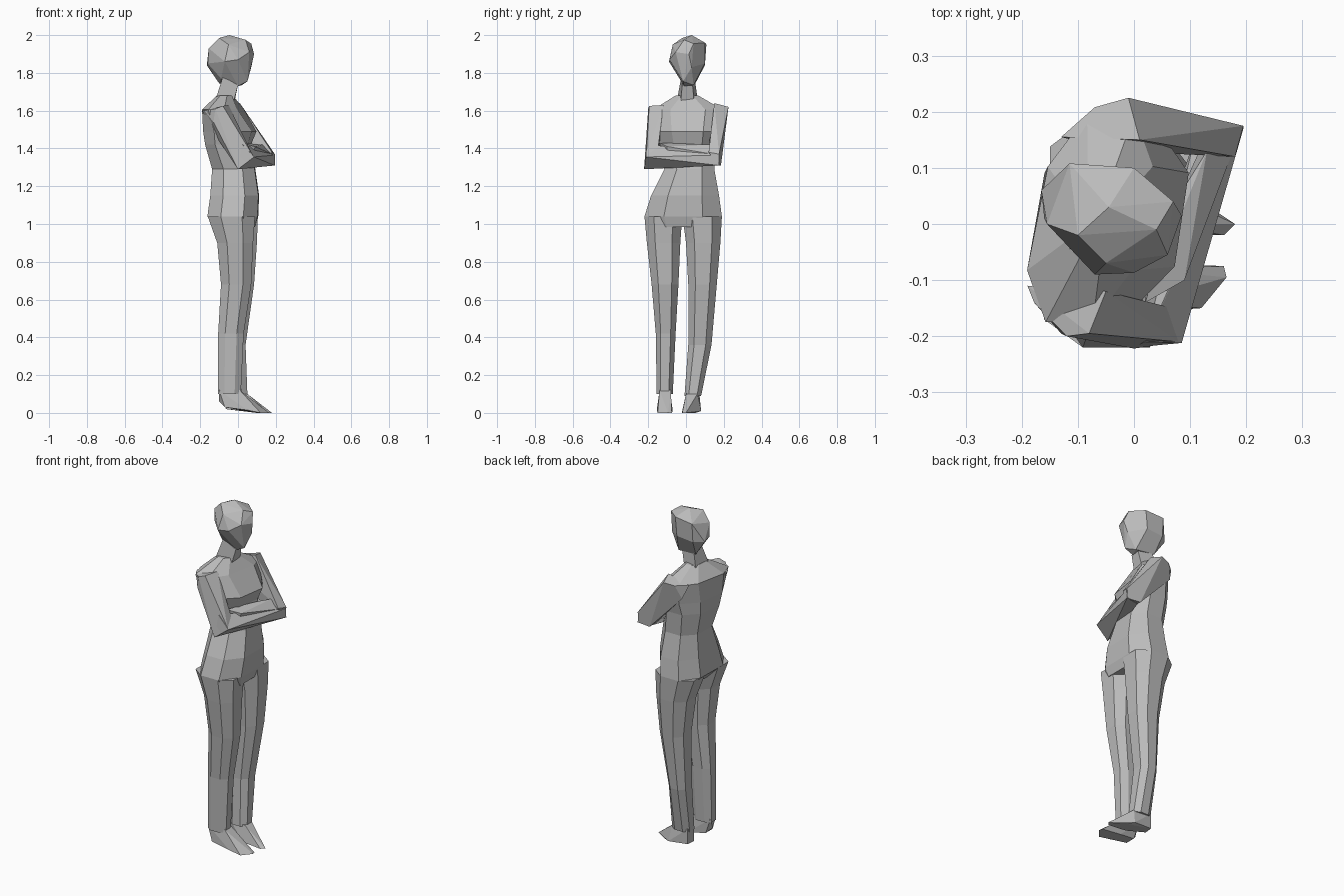
import bpy, bmesh
from mathutils import Vector

cube = bpy.data.objects.get("Cube")
if cube:
    bpy.data.objects.remove(cube, do_unlink=True)

grey = bpy.data.materials.new("plain grey")
grey.use_nodes = True
grey.diffuse_color = (0.5, 0.5, 0.5, 1)
grey.node_tree.nodes["Principled BSDF"].inputs["Base Color"].default_value = (0.5, 0.5, 0.5, 1)


def finish(name, bm):
    bmesh.ops.recalc_face_normals(bm, faces=bm.faces)
    mesh = bpy.data.meshes.new(name)
    bm.to_mesh(mesh)
    bm.free()
    mesh.materials.append(grey)
    obj = bpy.data.objects.new(name, mesh)
    bpy.context.collection.objects.link(obj)
    return obj


def loft(name, rings):
    """Stack of chamfered sections: z, x0, x1, y0, y1, lean of x along y."""
    bm = bmesh.new()
    loops = []
    shape = [(1, -.5), (1, .5), (.45, 1), (-.45, 1), (-1, .5), (-1, -.5), (-.45, -1), (.45, -1)]
    for z, x0, x1, y0, y1, lean in rings:
        cx, cy, hx, hy = (x0 + x1) / 2, (y0 + y1) / 2, (x1 - x0) / 2, (y1 - y0) / 2
        loops.append([bm.verts.new((cx + hx * u + lean * hy * v, cy + hy * v, z)) for u, v in shape])
    for a, b in zip(loops, loops[1:]):
        for i in range(8):
            j = (i + 1) % 8
            bm.faces.new((a[i], a[j], b[j], b[i]))
    bm.faces.new(loops[0])
    bm.faces.new(loops[-1])
    return finish(name, bm)


def hull(name, points):
    """Faceted convex solid around a few corner points."""
    bm = bmesh.new()
    for p in points:
        bm.verts.new(Vector(p))
    res = bmesh.ops.convex_hull(bm, input=bm.verts)
    loose = {g for g in res["geom_interior"] + res["geom_unused"] if isinstance(g, bmesh.types.BMVert)}
    bmesh.ops.delete(bm, geom=[v for v in loose if v.is_valid], context='VERTS')
    bmesh.ops.dissolve_limit(bm, angle_limit=0.12, verts=bm.verts, edges=bm.edges)
    return finish(name, bm)


# Head and neck
hull("head", [
    (-.045, .03, 2), (-.1, -.02, 1.985), (.04, -.01, 1.975), (.07, .04, 1.955),
    (0, .1, 1.96), (-.115, .108, 1.95), (-.155, 0, 1.93), (-.05, -.07, 1.95),
    (-.165, .06, 1.84), (-.16, .01, 1.85), (-.07, -.09, 1.86), (0, -.087, 1.87),
    (.06, -.055, 1.91), (.085, .015, 1.9), (.07, .03, 1.83), (-.01, .1, 1.85),
    (-.115, .1, 1.84), (.05, -.015, 1.755), (.02, .04, 1.735), (0, -.01, 1.73),
    (-.1, .05, 1.745), (-.09, -.02, 1.77)])
hull("neck", [
    (-.08, -.025, 1.78), (-.08, .045, 1.78), (.0, -.02, 1.735), (.0, .035, 1.735),
    (-.115, -.045, 1.67), (-.105, .06, 1.67), (-.03, -.03, 1.62), (-.025, .045, 1.62)])

# Torso, from hips to collar
loft("torso", [
    (.985, -.11, .09, -.19, .16, 0),
    (1.04, -.16, .105, -.22, .19, .02),
    (1.15, -.145, .11, -.185, .175, .02),
    (1.29, -.135, .09, -.115, .15, .03),
    (1.42, -.165, .06, -.14, .16, .12),
    (1.49, -.172, .085, -.16, .175, .15),
    (1.605, -.172, .015, -.175, .195, .2),
    (1.68, -.11, -.03, -.055, .065, .1)])

# Arms folded across the chest
hull("right_upper_arm", [
    (-.19, -.11, 1.6), (-.178, -.14, 1.6), (-.12, -.2, 1.61), (-.08, -.195, 1.625),
    (-.05, -.12, 1.63), (-.13, -.195, 1.54), (-.14, -.12, 1.5), (0, -.222, 1.29),
    (0, -.16, 1.3), (.08, -.21, 1.36), (.07, -.15, 1.38), (.02, -.205, 1.43)])
hull("left_upper_arm", [
    (-.13, .155, 1.61), (-.07, .208, 1.61), (-.01, .225, 1.62), (.01, .15, 1.64),
    (-.1, .18, 1.53), (-.03, .13, 1.5), (.195, .175, 1.37), (.18, .12, 1.38),
    (.19, .175, 1.31), (.11, .185, 1.31), (.1, .13, 1.32)])
hull("right_forearm", [
    (0, -.22, 1.29), (.085, -.212, 1.355), (.02, -.21, 1.425), (.01, -.15, 1.3),
    (.195, .17, 1.365), (.195, .175, 1.31), (.17, .13, 1.375), (.11, .16, 1.31)])
hull("left_forearm", [
    (.18, .14, 1.37), (.13, .16, 1.33), (.13, .13, 1.42), (.08, .05, 1.42),
    (.09, -.1, 1.41), (.02, -.14, 1.43), (.02, -.12, 1.33), (.08, -.1, 1.36)])

# Legs
loft("right_leg", [
    (.10, -.105, .015, -.155, -.07, 0),
    (.42, -.105, .03, -.16, -.055, 0),
    (.68, -.09, .07, -.182, -.04, 0),
    (.9, -.11, .08, -.207, -.03, 0),
    (1.04, -.16, .09, -.22, -.02, 0)])
loft("left_leg", [
    (.09, -.065, .05, -.008, .08, 0),
    (.36, -.07, .04, .012, .135, 0),
    (.68, -.07, .085, .012, .163, 0),
    (.9, -.1, .1, 0, .182, 0),
    (1.04, -.15, .105, -.018, .19, 0)])

# Shoes: heel, ankle and pointed toe
hull("right_shoe", [
    (-.1, -.14, .12), (-.1, -.085, .12), (.01, -.14, .12), (.01, -.08, .12),
    (-.07, -.145, .03), (-.07, -.085, .03), (-.1, -.11, .06), (.05, -.155, .015),
    (.12, -.15, 0), (.165, -.095, 0), (.16, -.075, 0), (.04, -.07, .01)])
hull("left_shoe", [
    (-.06, .01, .11), (-.06, .07, .11), (.05, 0, .1), (.05, .06, .1),
    (-.065, .02, .02), (-.06, .07, .02), (.06, .08, .01), (.1, .05, 0),
    (.18, 0, 0), (.16, -.02, 0), (.14, .015, 0), (.04, -.02, .01)])
